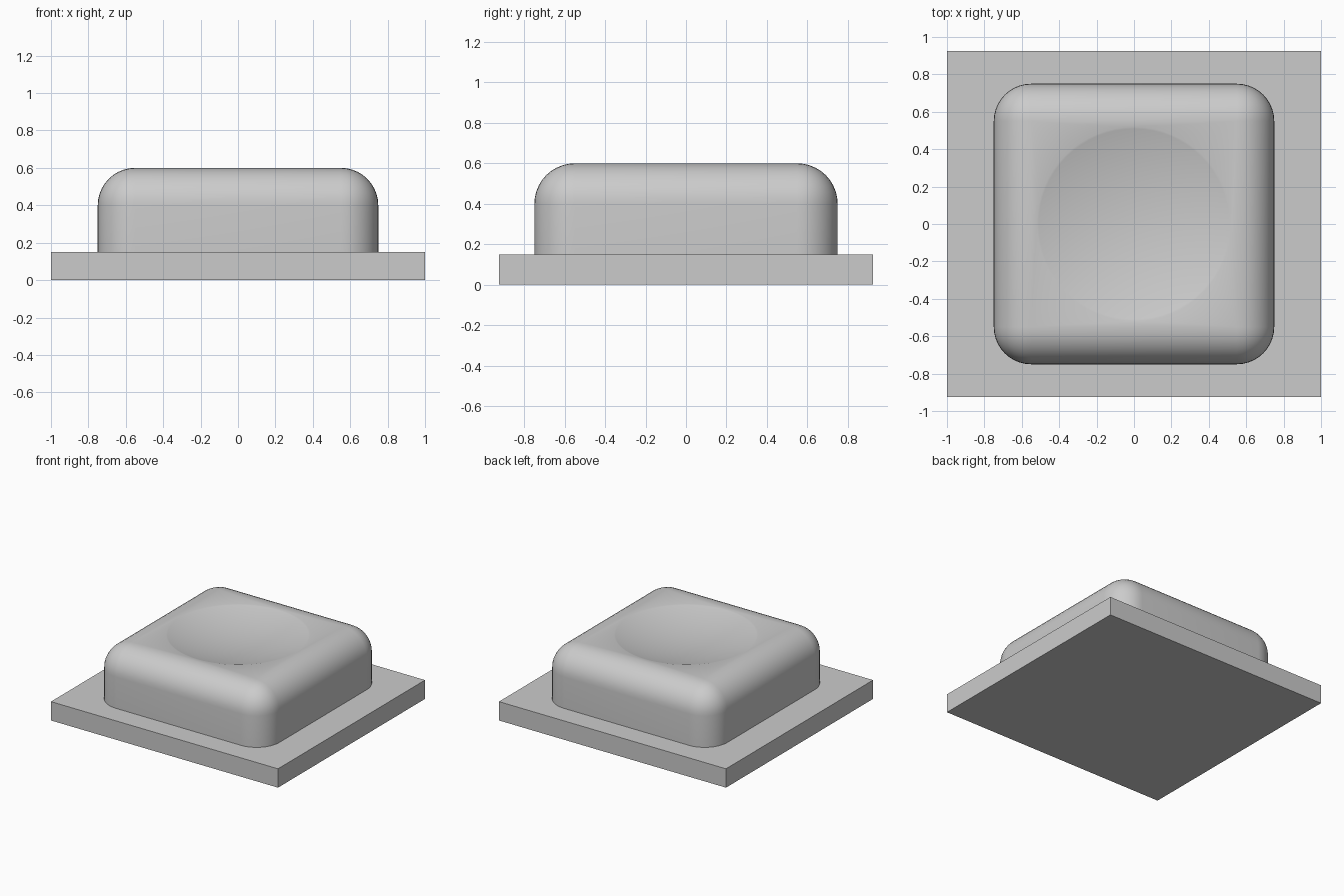
import bpy
import bmesh
import math

if "Cube" in bpy.data.objects:
    bpy.data.objects.remove(bpy.data.objects["Cube"], do_unlink=True)

GREY = (0.6, 0.6, 0.6, 1.0)
grey = bpy.data.materials.new("plain grey")
grey.use_nodes = True
grey.diffuse_color = GREY
grey.node_tree.nodes["Principled BSDF"].inputs["Base Color"].default_value = GREY


def add_block(name, size_x, size_y, bottom, top):
    bpy.ops.mesh.primitive_cube_add(size=1, location=(0, 0, (bottom + top) / 2))
    block = bpy.context.object
    block.name = name
    block.scale = (size_x, size_y, top - bottom)
    bpy.ops.object.transform_apply(location=True, rotation=False, scale=True)
    block.data.materials.append(grey)
    return block


# Flat base plate
add_block("base_plate", 2.0, 1.85, 0.0, 0.15)

# Rounded cap: every edge except the bottom ones is rolled over
CAP_TOP = 0.6
cap = add_block("rounded_cap", 1.5, 1.5, 0.15, CAP_TOP)
bm = bmesh.new()
bm.from_mesh(cap.data)
rolled = [e for e in bm.edges if max(v.co.z for v in e.verts) > CAP_TOP - 0.01]
bmesh.ops.bevel(bm, geom=rolled, offset=0.2, offset_type='OFFSET',
                segments=10, profile=0.5, affect='EDGES')
bm.to_mesh(cap.data)
bm.free()

# Shallow spherical dish scooped out of the top
DISH_RADIUS, DISH_DEPTH = 0.52, 0.07
ball = (DISH_RADIUS ** 2 + DISH_DEPTH ** 2) / (2 * DISH_DEPTH)
bpy.ops.mesh.primitive_uv_sphere_add(
    segments=64, ring_count=96, radius=ball,
    location=(0, 0, CAP_TOP - DISH_DEPTH + ball))
cutter = bpy.context.object
cutter.name = "dish_cutter"
cutter.hide_render = True
cutter.data.materials.append(grey)

scoop = cap.modifiers.new("dish", 'BOOLEAN')
scoop.operation = 'DIFFERENCE'
scoop.solver = 'EXACT'
scoop.object = cutter
bpy.ops.object.select_all(action='DESELECT')
cap.select_set(True)
bpy.context.view_layer.objects.active = cap
bpy.ops.object.modifier_apply(modifier=scoop.name)
bpy.data.objects.remove(cutter, do_unlink=True)
bpy.ops.object.shade_smooth_by_angle(angle=math.radians(35))
